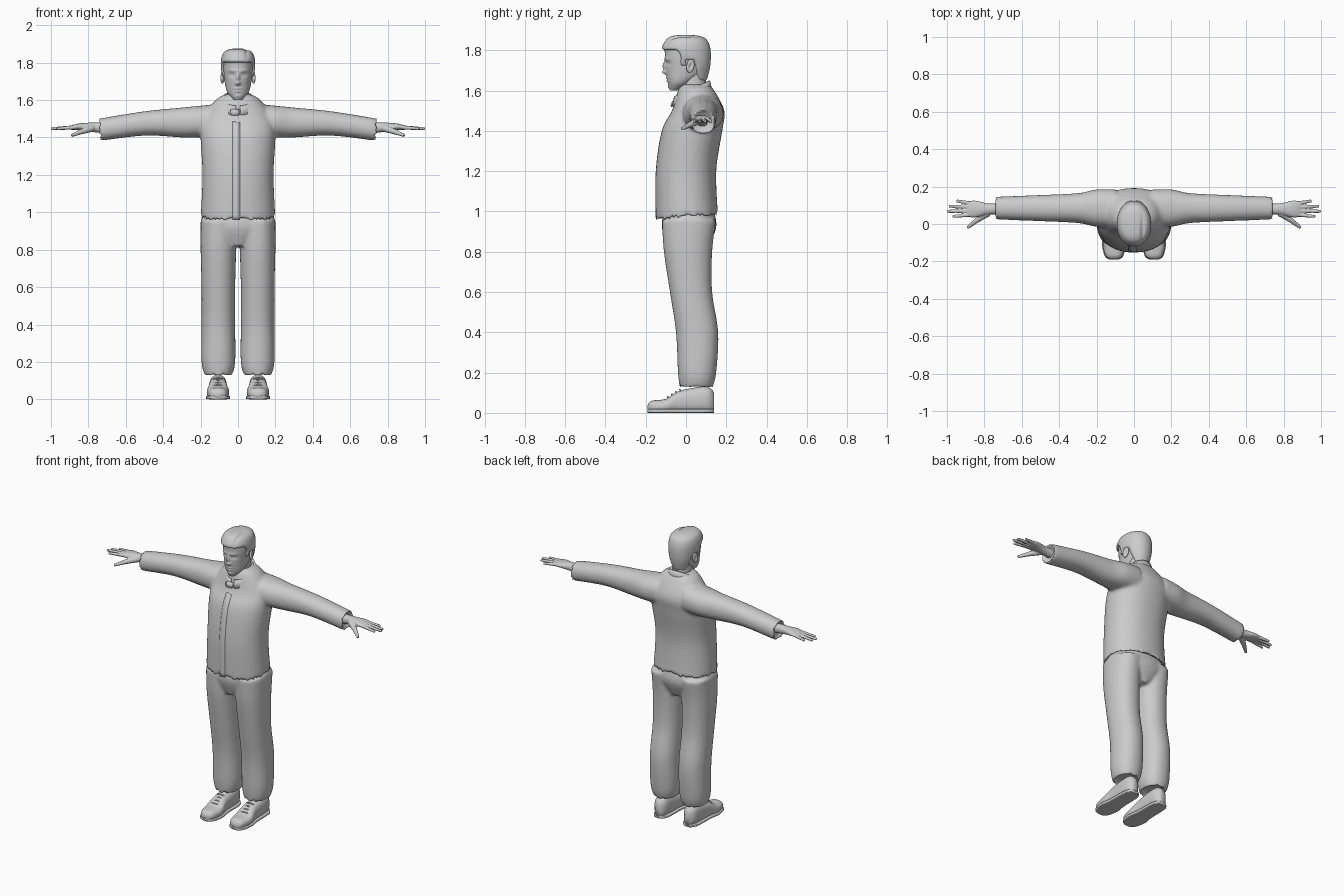
import bpy, bmesh, math
from mathutils import Matrix, Vector

old_cube = bpy.data.objects.get("Cube")
if old_cube:
    bpy.data.objects.remove(old_cube, do_unlink=True)

shade = (0.6, 0.6, 0.6, 1)
grey = bpy.data.materials.new("plain grey")
grey.use_nodes = True
grey.diffuse_color = shade
grey.node_tree.nodes["Principled BSDF"].inputs["Base Color"].default_value = shade


def spline(rows, steps):
    """Smooth in-between rows along a list of cross-sections."""
    result = []
    for i in range(len(rows) - 1):
        start, end = Vector(rows[i]), Vector(rows[i + 1])
        leave = (end - Vector(rows[max(i - 1, 0)])) / 2
        arrive = (Vector(rows[min(i + 2, len(rows) - 1)]) - start) / 2
        for k in range(steps):
            t = k / steps
            blend = t * t * (3 - 2 * t)
            result.append(start.lerp(end, blend) + leave * t * (1 - t) ** 2 - arrive * t * t * (1 - t))
    return result + [Vector(rows[-1])]


def loft(bm, rows, axis="z", centre=0, sides=32, power=2.2, steps=6, hollow=False):
    """Each row: position along the axis, half width, then low and high edge."""
    sections = spline(rows, steps)
    if hollow:
        # A rim that turns back inside the garment
        t, half, low, high = sections[-1]
        wall = .015
        inward = math.copysign(2 * wall, sections[-2][0] - t)
        sections.append((t + inward, half - wall, low + wall, high - wall))
    rings = []
    for t, half, low, high in sections:
        ring = []
        for k in range(sides):
            angle = math.tau * k / sides
            c, s = math.cos(angle), math.sin(angle)
            u = centre + half * math.copysign(abs(c) ** (2 / power), c)
            v = (low + high) / 2 + (high - low) / 2 * math.copysign(abs(s) ** (2 / power), s)
            place = {"x": (t, u, v), "y": (u, t, v), "z": (u, v, t)}
            ring.append(bm.verts.new(place[axis]))
        rings.append(ring)
    skin(bm, rings, closed=True)
    bm.faces.new(rings[0])
    bm.faces.new(rings[-1])


def skin(bm, rings, closed=False):
    """Bridge neighbouring rings of vertices with quads."""
    for ring, after in zip(rings, rings[1:]):
        for k in range(0 if closed else 1, len(ring)):
            bm.faces.new((ring[k - 1], ring[k], after[k], after[k - 1]))


def tube(bm, start, end, thick, thin):
    start, end = Vector(start), Vector(end)
    along = end - start
    turn = along.to_track_quat("Z", "Y").to_matrix().to_4x4()
    bmesh.ops.create_cone(bm, cap_ends=True, segments=16, radius1=thick, radius2=thin,
                          depth=along.length, matrix=Matrix.Translation((start + end) / 2) @ turn)


def mirror(bm):
    """Copy everything built so far to the other side."""
    everything = bm.verts[:] + bm.edges[:] + bm.faces[:]
    for item in bmesh.ops.duplicate(bm, geom=everything)["geom"]:
        if isinstance(item, bmesh.types.BMVert):
            item.co.x *= -1


def finish(bm, name, voxel=0, soften=0, thickness=0):
    bmesh.ops.recalc_face_normals(bm, faces=bm.faces)
    for face in bm.faces:
        face.smooth = True
    mesh = bpy.data.meshes.new(name)
    bm.to_mesh(mesh)
    bm.free()
    mesh.materials.append(grey)
    part = bpy.data.objects.new(name, mesh)
    bpy.context.scene.collection.objects.link(part)
    if thickness:
        part.modifiers.new("Thickness", "SOLIDIFY").thickness = thickness
    if voxel:
        fuse = part.modifiers.new("Fuse", "REMESH")
        fuse.mode, fuse.voxel_size, fuse.use_smooth_shade = "VOXEL", voxel, True
    if soften:
        part.modifiers.new("Soften", "SMOOTH").iterations = soften


def bell(a, b, wide, tall):
    return math.exp(-(a / wide) ** 2 - (b / tall) ** 2)


# Jacket: sleeves and body fused, with hollow cuffs and hem
torso = [(1.63, .07, -.02, .11), (1.6, .12, -.04, .14), (1.5, .19, -.07, .19),
         (1.4, .2, -.12, .18), (1.2, .19, -.15, .15), (.96, .2, -.15, .16)]
sleeve = [(.1, .1, 1.4, 1.58), (.2, .1, 1.4, 1.57), (.3, .08, 1.4, 1.56),
          (.5, .07, 1.41, 1.54), (.75, .06, 1.38, 1.5)]
bm = bmesh.new()
loft(bm, sleeve, "x", centre=.085, hollow=True)
mirror(bm)
loft(bm, torso, sides=48, hollow=True)
for v in bm.verts:
    if v.co.z < 1:
        v.co.z += v.co.y * .07
finish(bm, "jacket", voxel=.01, soften=5)

# Placket running down the chest
bm = bmesh.new()
skin(bm, [[bm.verts.new((x, front, z)) for x in (-.03, -.01, .01)]
          for z, half, front, back in spline(torso, 6) if z < 1.5])
finish(bm, "jacket_placket", thickness=.006)

# Standing collar, open at the throat, with a closing tab
bm = bmesh.new()
strips = []
for k in range(49):
    angle = math.radians(-82 + 344 * k / 48)
    c, s = math.cos(angle), math.sin(angle)
    strips.append([bm.verts.new(((.105 - .02 * up) * c, .03 + (.1 - .01 * up) * s, 1.56 + .05 * up + .04 * s))
                   for up in (0, .5, 1)])
skin(bm, strips)
finish(bm, "collar", thickness=.012)
bm = bmesh.new()
bmesh.ops.create_cube(bm, size=1, matrix=Matrix.Translation((-.015, -.067, 1.535))
                      @ Matrix.Rotation(-.35, 4, "X") @ Matrix.Diagonal((.05, .012, .035, 1)))
bmesh.ops.bevel(bm, geom=bm.edges[:], offset=.004, segments=2, affect="EDGES")
finish(bm, "collar_tab")

# Trousers: legs and hips fused, hollow at the ankles
leg = [(.96, .095, -.12, .15), (.8, .095, -.11, .13), (.6, .09, -.08, .13),
       (.4, .09, -.05, .16), (.2, .09, -.04, .15), (.12, .07, -.03, .13)]
hips = [(1, .18, -.11, .14), (.92, .19, -.12, .15), (.82, .06, -.09, .11)]
bm = bmesh.new()
loft(bm, leg, centre=.105, hollow=True)
mirror(bm)
loft(bm, hips, sides=48)
finish(bm, "trousers", voxel=.01, soften=5)

# Shoes, soles and laces
upper = [(-.19, .02, .01, .04), (-.17, .045, 0, .06), (-.1, .06, 0, .07),
         (-.03, .05, 0, .11), (.1, .045, 0, .13), (.14, .02, .01, .1)]
foot = .107
bm = bmesh.new()
loft(bm, upper, "y", centre=foot, power=2.5)
mirror(bm)
finish(bm, "shoes")
bm = bmesh.new()
loft(bm, [(y, half + .005, 0, .02) for y, half, low, high in upper], "y", centre=foot, power=5)
mirror(bm)
finish(bm, "soles")
bm = bmesh.new()
for k in range(4):
    middle = Vector((foot, -.09 + .02 * k, .08 + .012 * k))
    for reach in (-.025, .025):
        tube(bm, middle, middle + Vector((reach, .005, -.008)), .004, .003)
mirror(bm)
finish(bm, "laces")

# Hands: palm, fanned fingers and thumb fused
palm = [(.7, .03, 1.42, 1.48), (.78, .03, 1.43, 1.48), (.85, .045, 1.44, 1.475), (.89, .04, 1.44, 1.465)]
bm = bmesh.new()
loft(bm, palm, "x", centre=.08)
for k, reach in enumerate((.97, 1, .99, .95)):
    tube(bm, (.87, .05 + .02 * k, 1.455), (reach, .04 + .028 * k, 1.447), .011, .008)
knuckle = (.84, .02, 1.43)
tube(bm, (.78, .06, 1.45), knuckle, .02, .014)
tube(bm, knuckle, (.89, -.02, 1.41), .014, .008)
mirror(bm)
finish(bm, "hands", voxel=.004, soften=3)

# Neck
bm = bmesh.new()
loft(bm, [(1.52, .07, -.01, .11), (1.6, .058, -.025, .1), (1.72, .055, -.03, .1)], power=2)
finish(bm, "neck")

# Head, with the face pressed in and out of its front
skull = [(1.6, .02, -.08, -.04), (1.64, .056, -.09, .03), (1.7, .072, -.1, .1),
         (1.78, .08, -.105, .11), (1.83, .07, -.1, .1), (1.86, .02, -.03, .03)]
bm = bmesh.new()
loft(bm, skull, sides=128, power=2.1, steps=14)


def press(x, z, wide, tall, depth):
    for v in bm.verts:
        if v.co.y < -.03:
            v.co.y += depth * bell(abs(v.co.x) - x, v.co.z - z, wide, tall)


eye, mouth = 1.735, 1.654
press(x=.033, z=eye, wide=.016, tall=.01, depth=.011)
press(x=.033, z=eye, wide=.01, tall=.006, depth=-.005)
press(x=.03, z=eye + .022, wide=.025, tall=.007, depth=-.005)
press(x=0, z=1.72, wide=.009, tall=.022, depth=-.015)
press(x=0, z=1.69, wide=.013, tall=.009, depth=-.02)
press(x=0, z=mouth + .007, wide=.02, tall=.005, depth=-.007)
press(x=0, z=mouth - .007, wide=.015, tall=.005, depth=-.006)
press(x=0, z=mouth, wide=.02, tall=.003, depth=.004)
press(x=0, z=1.62, wide=.016, tall=.01, depth=-.005)
finish(bm, "head", soften=1)

# Ears, hollowed on the outside
bm = bmesh.new()
bmesh.ops.create_uvsphere(bm, u_segments=32, v_segments=24, radius=1,
                          matrix=Matrix.Diagonal((.011, .02, .034, 1)))
for v in bm.verts:
    if v.co.x > 0:
        v.co.x -= .01 * bell(v.co.y, v.co.z, .01, .018)
bm.transform(Matrix.Translation((.083, .022, 1.722)) @ Matrix.Rotation(.3, 4, "Z") @ Matrix.Rotation(-.2, 4, "X"))
mirror(bm)
finish(bm, "ears")

# Hair: a cap tucked into the skull below the hairline, with a side parting
cap = [(1.64, .05, -.03, .1), (1.72, .082, -.09, .12), (1.8, .092, -.12, .122),
       (1.85, .08, -.1, .105), (1.87, .05, -.07, .07), (1.876, .015, -.02, .02)]


def hairline(y):
    if y < -.03:
        return min(1.806, 1.74 - y * 1.3)
    if y < 0:
        return 1.725
    return 1.755 if y < .045 else max(1.65, 1.935 - 4 * y)


bm = bmesh.new()
loft(bm, cap, sides=96, power=2.1, steps=12)
for v in bm.verts:
    tuck = .3 * min(max((hairline(v.co.y) - v.co.z) / .012, 0), 1)
    v.co.x -= v.co.x * tuck
    v.co.y -= v.co.y * tuck
    if v.co.z > 1.8:
        v.co.z -= .009 * bell(v.co.x - .045, v.co.y + .04, .009, .07)
finish(bm, "hair", soften=2)
